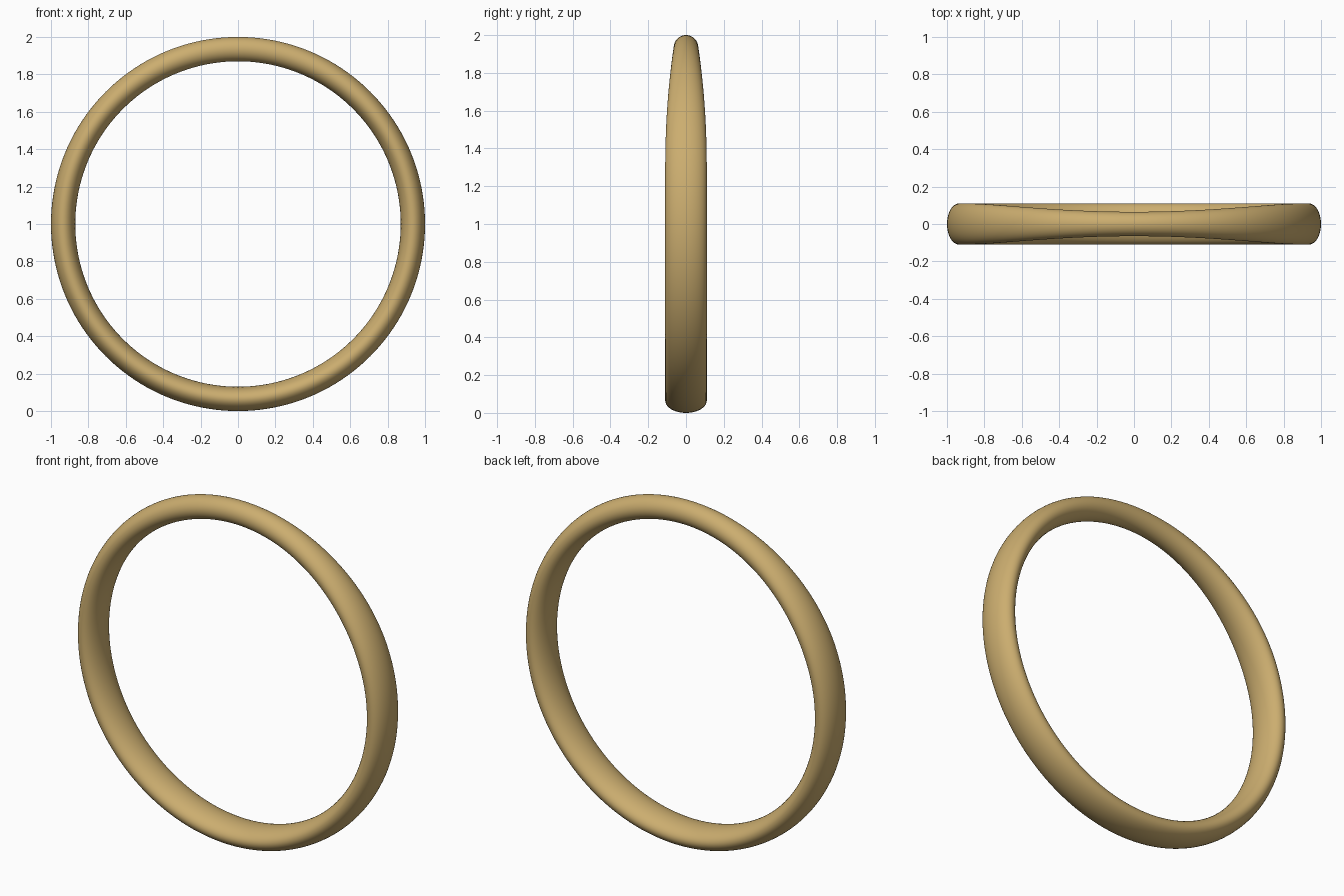
import bpy, bmesh
from math import sin, cos, pi, radians

if "Cube" in bpy.data.objects:
    bpy.data.objects.remove(bpy.data.objects["Cube"])

SEG, SIDES = 160, 40
MID_R, HALF_T = 0.935, 0.065       # ring radius, half radial thickness
TOP_W, FULL_W = 0.065, 0.11        # half widths at the top and elsewhere
TAPER = radians(72)                # angle from the top where the taper ends


def half_width(a):
    d = min(a, 2 * pi - a)
    t = min(d / TAPER, 1.0)
    return TOP_W + (FULL_W - TOP_W) * (1 - cos(pi * t)) / 2


# Ring: elliptical section swept round a circle, narrower at the top
bm = bmesh.new()
rings = []
for i in range(SEG):
    a = 2 * pi * i / SEG
    w = half_width(a)
    row = []
    for j in range(SIDES):
        b = 2 * pi * j / SIDES
        r = MID_R + HALF_T * cos(b)
        row.append(bm.verts.new((r * sin(a), w * sin(b), 1 + r * cos(a))))
    rings.append(row)
for i in range(SEG):
    p, q = rings[i], rings[(i + 1) % SEG]
    for j in range(SIDES):
        k = (j + 1) % SIDES
        bm.faces.new((p[j], p[k], q[k], q[j])).smooth = True
bmesh.ops.recalc_face_normals(bm, faces=bm.faces)
mesh = bpy.data.meshes.new("tapered_ring")
bm.to_mesh(mesh)
bm.free()
ring = bpy.data.objects.new("tapered_ring", mesh)
bpy.context.collection.objects.link(ring)

# Tan colour
mat = bpy.data.materials.new("tan")
mat.diffuse_color = (0.6, 0.42, 0.16, 1)
mat.use_nodes = True
mat.node_tree.nodes["Principled BSDF"].inputs["Base Color"].default_value = mat.diffuse_color
mesh.materials.append(mat)
